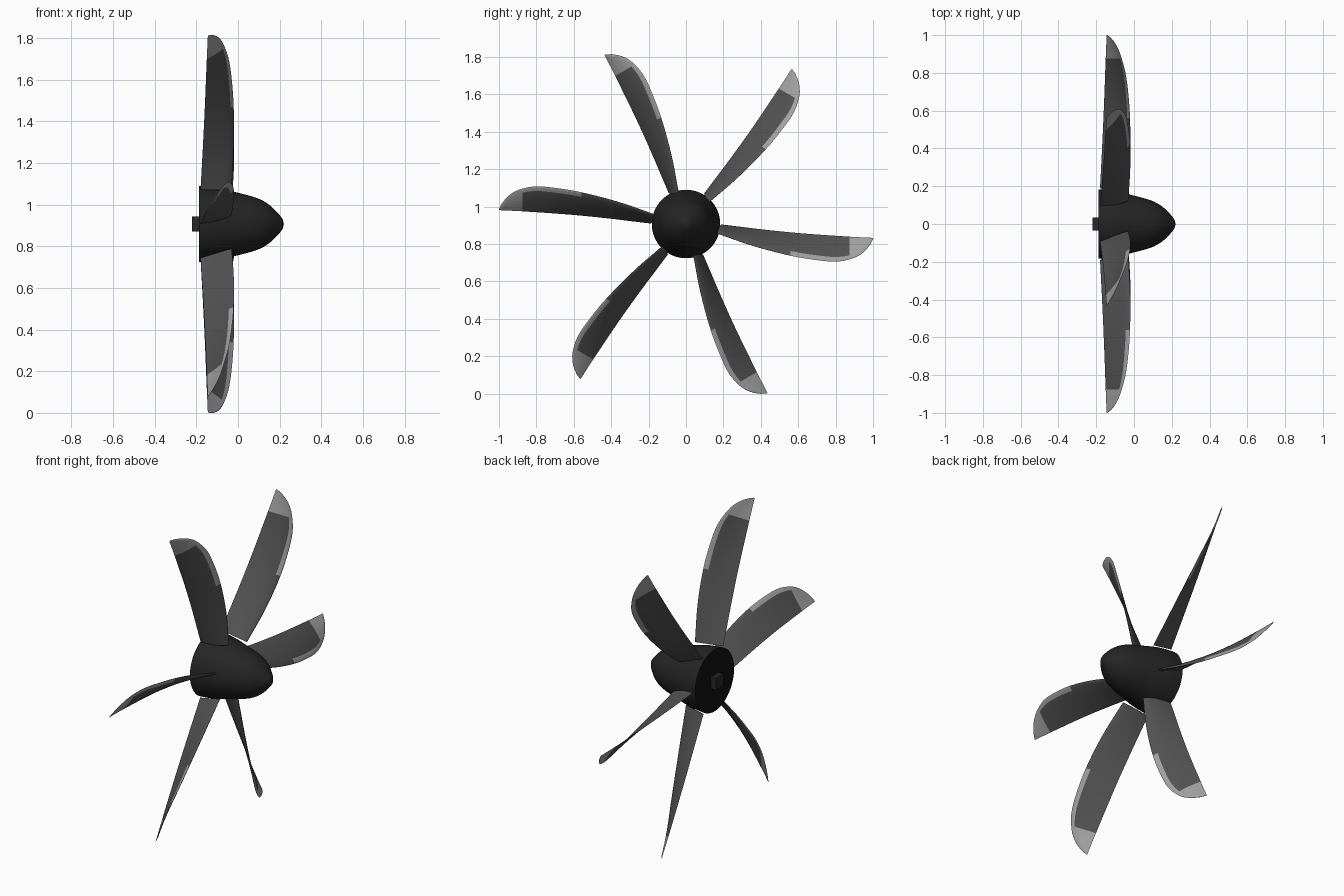
import bpy, bmesh, math
from mathutils import Vector

cube = bpy.data.objects.get("Cube")
if cube:
    bpy.data.objects.remove(cube, do_unlink=True)

CENTRE = Vector((0, 0, 0.907))
BLADES = 6


def material(name, value):
    m = bpy.data.materials.new(name)
    m.use_nodes = True
    colour = (value, value, value, 1)
    m.diffuse_color = colour
    bsdf = m.node_tree.nodes["Principled BSDF"]
    bsdf.inputs["Base Color"].default_value = colour
    bsdf.inputs["Roughness"].default_value = 0.6
    return m


blade_grey = material("dark grey blade", 0.085)
tip_grey = material("light grey tip", 0.36)
hub_black = material("black hub", 0.018)
rear_black = material("deep black rear", 0.006)
axle_black = material("charcoal axle", 0.02)


def curve_at(keys, r):
    """Smooth interpolation of (r, values...) keys."""
    i = max(0, min(len(keys) - 2, sum(k[0] <= r for k in keys) - 1))
    a, b = Vector(keys[i]), Vector(keys[i + 1])
    before = Vector(keys[max(i - 1, 0)])
    after = Vector(keys[min(i + 2, len(keys) - 1)])
    h = b[0] - a[0]
    u = (r - a[0]) / h
    ma = (b - before) * (h / (b[0] - before[0]))
    mb = (after - a) * (h / (after[0] - a[0]))
    return (a * (2 * u**3 - 3 * u**2 + 1) + ma * (u**3 - 2 * u**2 + u)
            + b * (3 * u**2 - 2 * u**3) + mb * (u**3 - u**2))


def finish(bm, name, mats, smooth=True):
    bmesh.ops.recalc_face_normals(bm, faces=bm.faces)
    mesh = bpy.data.meshes.new(name)
    bm.to_mesh(mesh)
    bm.free()
    for m in mats:
        mesh.materials.append(m)
    obj = bpy.data.objects.new(name, mesh)
    obj.location = CENTRE
    bpy.context.collection.objects.link(obj)
    if smooth:
        bpy.ops.object.select_all(action='DESELECT')
        obj.select_set(True)
        bpy.context.view_layer.objects.active = obj
        bpy.ops.object.shade_smooth_by_angle(angle=math.radians(35))
    return obj


# Spinner hub: profile of (distance from nose, radius) turned around x
NOSE, REAR, SIDES = 0.22, -0.187, 64
profile = [(NOSE - 0.005, 0.022), (0.2, 0.043), (0.15, 0.092), (0.095, 0.123),
           (0, 0.15), (-0.1, 0.174), (REAR, 0.183)]
outline = [(NOSE - x, r) for x, r in profile]
bm = bmesh.new()
rings = []
STEPS = 24
for i in range(STEPS + 1):
    d = outline[0][0] + (outline[-1][0] - outline[0][0]) * (i / STEPS) ** 1.5
    rad = curve_at(outline, d)[1]
    rings.append([bm.verts.new((NOSE - d, rad * math.cos(a), rad * math.sin(a)))
                  for a in (2 * math.pi * k / SIDES for k in range(SIDES))])
for a, b in zip(rings, rings[1:]):
    for k in range(SIDES):
        n = (k + 1) % SIDES
        bm.faces.new((a[k], a[n], b[n], b[k]))
nose = bm.verts.new((NOSE, 0, 0))
for k in range(SIDES):
    bm.faces.new((nose, rings[0][k], rings[0][(k + 1) % SIDES]))
bm.faces.new(rings[-1]).material_index = 1
finish(bm, "spinner_hub", [hub_black, rear_black])

# Axle stub behind the hub
bm = bmesh.new()
bmesh.ops.create_cube(bm, size=1)
for v in bm.verts:
    v.co = Vector((v.co.x * 0.045 - 0.1975, v.co.y * 0.07, v.co.z * 0.07))
finish(bm, "axle_stub", [axle_black], smooth=False)

# Blade edges: (radius, axial position, sideways position)
leading = [(0.18, -0.03, -0.05), (0.37, -0.02, -0.12), (0.56, -0.021, -0.17),
           (0.7, -0.031, -0.193), (0.81, -0.047, -0.201), (0.9, -0.073, -0.181),
           (0.95, -0.095, -0.15), (0.985, -0.122, -0.109), (1.0, -0.142, -0.079)]
trailing = [(0.18, -0.18, -0.003), (0.56, -0.162, -0.045),
            (0.875, -0.15, -0.068), (1.0, -0.145, -0.074)]
STRIP_START, TIP_START, STRIP = 0.56, 0.875, 0.15
stations = ([0.18 + (STRIP_START - 0.18) * i / 10 for i in range(10)]
            + [STRIP_START + (TIP_START - STRIP_START) * i / 10 for i in range(10)]
            + [TIP_START + (1 - TIP_START) * math.sin(math.pi * i / 20)
               for i in range(11)])
chord = [0, 0.015, 0.05, 0.1, STRIP, 0.25, 0.38, 0.52, 0.66, 0.8, 0.91, 1]
loop = [(s, 1) for s in chord] + [(s, -1) for s in chord[-2:0:-1]]


def thickness(s):
    return 2.6 * math.sqrt(s) * (1 - s) * (1 - 0.35 * s) + 0.04 * s


def build_blade_mesh():
    bm = bmesh.new()
    sections = []
    for r in stations:
        le, te = curve_at(leading, r), curve_at(trailing, r)
        le = Vector((le[1], r, le[2]))
        te = Vector((te[1], r, te[2]))
        # The root follows the taper of the hub
        slant = 0.012 * max(0, 1 - (r - 0.18) / 0.2)
        le.y -= slant
        te.y += slant * 0.8
        run = te - le
        normal = Vector((-run.z, 0, run.x)).normalized()
        if normal.x > 0:
            normal = -normal
        half = min(0.011 - 0.008 * (r - 0.18) / 0.82, run.length * 0.06)
        sections.append([bm.verts.new(
            le + run * s
            - normal * (side * half * thickness(s) + run.length * 0.12 * s * (1 - s)))
            for s, side in loop])
    n = len(loop)
    for i, (a, b) in enumerate(zip(sections, sections[1:])):
        r = (stations[i] + stations[i + 1]) / 2
        for k in range(n):
            m = (k + 1) % n
            s = (loop[k][0] + loop[m][0]) / 2
            f = bm.faces.new((a[k], a[m], b[m], b[k]))
            # Light tip and leading edge guard
            f.material_index = int(r > TIP_START or (r > STRIP_START and s < STRIP))
    bm.faces.new(sections[0])
    bm.faces.new(sections[-1])
    return bm


first = finish(build_blade_mesh(), "blade_1", [blade_grey, tip_grey])
for i in range(1, BLADES):
    blade = first.copy()
    blade.name = f"blade_{i + 1}"
    blade.rotation_euler.x = 2 * math.pi * i / BLADES
    bpy.context.collection.objects.link(blade)
